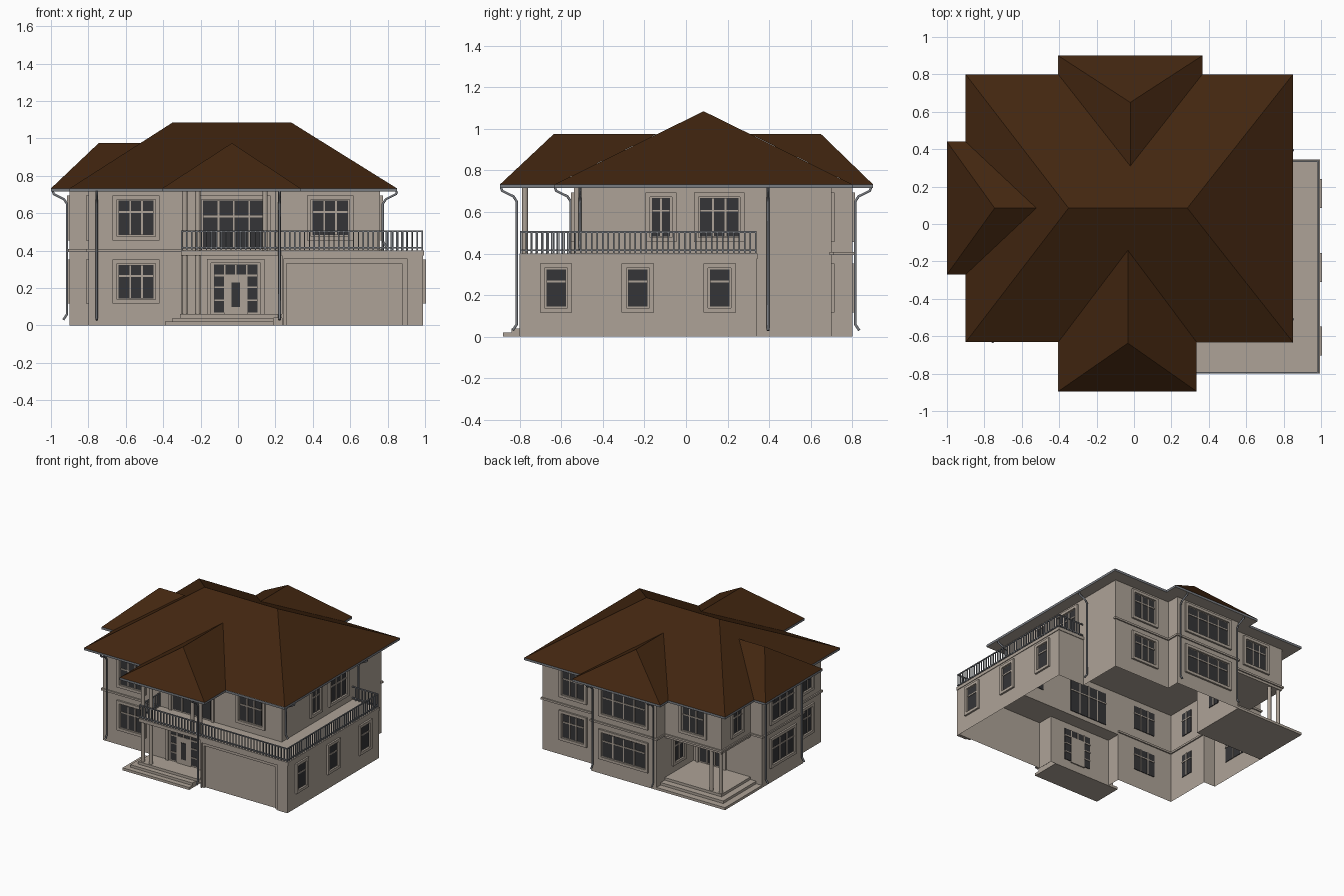
import bpy, bmesh, math
from mathutils import Matrix, Vector

if "Cube" in bpy.data.objects:
    bpy.data.objects.remove(bpy.data.objects["Cube"])


def material(name, rgb):
    m = bpy.data.materials.new(name)
    m.diffuse_color = (*rgb, 1)
    m.use_nodes = True
    m.node_tree.nodes["Principled BSDF"].inputs["Base Color"].default_value = m.diffuse_color
    return m


WALL = material("warm_stucco", (0.42, 0.365, 0.31))
ROOF = material("brown_roof", (0.054, 0.019, 0.005))
GLASS = material("dark_glass", (0.035, 0.035, 0.038))
METAL = material("grey_metal", (0.19, 0.20, 0.22))


def finish(name, bm, *mats):
    me = bpy.data.meshes.new(name)
    bm.to_mesh(me)
    bm.free()
    for m in mats:
        me.materials.append(m)
    ob = bpy.data.objects.new(name, me)
    bpy.context.collection.objects.link(ob)
    return ob


def box(bm, lo, hi, mx=Matrix()):
    lo, hi = Vector(lo), Vector(hi)
    t = Matrix.Translation((lo + hi) / 2) @ Matrix.Diagonal((*(hi - lo), 1))
    bmesh.ops.create_cube(bm, size=1, matrix=mx @ t)


def prism(name, pts, z0, z1, mat, caps=True):
    """Extruded plan outline (counter-clockwise), with or without caps."""
    bm = bmesh.new()
    lo = [bm.verts.new((x, y, z0)) for x, y in pts]
    hi = [bm.verts.new((x, y, z1)) for x, y in pts]
    for i in range(len(pts)):
        j = (i + 1) % len(pts)
        bm.faces.new((lo[i], lo[j], hi[j], hi[i]))
    if caps:
        bm.faces.new(hi)
        bm.faces.new(lo[::-1])
    return finish(name, bm, mat)


# Walls: open-bottomed shells for both storeys
ground = [(-.8, -.54), (-.305, -.54), (-.305, -.65), (.235, -.65), (.235, -.775), (.99, -.775),
          (.99, .34), (.76, .34), (.76, .7), (.265, .7), (.265, .8), (-.305, .8),
          (-.305, .34), (-.9, .34), (-.9, -.17), (-.8, -.17)]
upper = [(-.8, -.54), (.76, -.54), (.76, .7), (.265, .7), (.265, .8), (-.305, .8),
         (-.305, .7), (-.8, .7), (-.8, .34), (-.9, .34), (-.9, -.17), (-.8, -.17)]
prism("ground_walls", ground, 0, .4, WALL, False)
prism("upper_walls", upper, .4, .72, WALL, False)

# Slabs: balcony over porch and garage, floor over the rear porch
prism("balcony_slab", [(-.305, -.8), (.995, -.8), (.995, .345), (.76, .345), (.76, -.54), (-.305, -.54)],
      .375, .4, WALL)
prism("rear_porch_ceiling", [(-.8, .34), (-.305, .34), (-.305, .7), (-.8, .7)], .375, .4, WALL)

# Garage front with a stepped recess around the door
bm = bmesh.new()
box(bm, (.235, -.8, 0), (.243, -.775, .4))
box(bm, (.905, -.8, 0), (.99, -.775, .4))
box(bm, (.243, -.8, .355), (.905, -.775, .4))
box(bm, (.243, -.79, 0), (.258, -.775, .355))
box(bm, (.878, -.79, 0), (.905, -.775, .355))
box(bm, (.258, -.79, .332), (.878, -.775, .355))
finish("garage_surround", bm, WALL)

# Belt course along the walls at the upper floor line
bm = bmesh.new()
n = len(upper)
for i in range(n):
    a, b = upper[i], upper[(i + 1) % n]
    if i in (0, 1):
        continue
    box(bm, (min(a[0], b[0]) - .01, min(a[1], b[1]) - .01, .393),
        (max(a[0], b[0]) + .01, max(a[1], b[1]) + .01, .408))
box(bm, (-.81, -.55, .393), (-.305, -.53, .408))
finish("belt_course", bm, WALL)

# Eaves: grey gutter edge with a soffit beneath
plan = [(-.9, -.63), (-.405, -.63), (-.405, -.895), (.335, -.895), (.335, -.635), (.85, -.635),
        (.85, .8), (.365, .8), (.365, .9), (-.405, .9), (-.405, .8), (-.9, .8),
        (-.9, .44), (-1, .44), (-1, -.27), (-.9, -.27)]
eaves = prism("eaves", plan, .715, .733, WALL)
eaves.data.materials.append(METAL)
for p in eaves.data.polygons:
    p.material_index = 1 if abs(p.normal.z) < .5 else 0

# Roof: main hip and three wing hips that run into it
EZ, WZ, MZ = .733, .975, 1.085
bm = bmesh.new()
a, b, c, d = [bm.verts.new((x, y, EZ)) for x, y in ((-.9, -.632), (.85, -.632), (.85, .8), (-.9, .8))]
p, q = bm.verts.new((-.35, .085, MZ)), bm.verts.new((.285, .085, MZ))
for f in ((a, b, q, p), (b, c, q), (c, d, p, q), (d, a, p)):
    bm.faces.new(f)
finish("main_roof", bm, ROOF)


def wing(name, corners, ridge):
    bm = bmesh.new()
    a, b, c, d = [bm.verts.new((*v, EZ)) for v in corners]
    p, q = [bm.verts.new((*v, WZ)) for v in ridge]
    for f in ((a, b, p), (b, c, q, p), (d, a, p, q)):
        bm.faces.new(f)
    finish(name, bm, ROOF)


wing("front_roof", [(-.405, -.895), (.335, -.895), (.335, -.632), (-.405, -.632)],
     [(-.033, -.637), (-.033, -.14)])
wing("rear_roof", [(.365, .9), (-.405, .9), (-.405, .8), (.365, .8)], [(-.02, .65), (-.02, .31)])
wing("left_roof", [(-1, .44), (-1, -.27), (-.9, -.27), (-.9, .44)], [(-.745, .085), (-.515, .085)])

# Windows and doors
ANGLE = {"F": 0, "R": 90, "B": 180, "L": -90}
frames, panes = bmesh.new(), bmesh.new()


def place(side, wall, u):
    x, y = (u, wall) if side in "FB" else (wall, u)
    return Matrix.Translation((x, y, 0)) @ Matrix.Rotation(math.radians(ANGLE[side]), 4, "Z")


def window(side, wall, u, w, z0, z1, cols=3, transom=True, sill=True):
    mx, h, e = place(side, wall, u), w / 2, .022
    box(frames, (-h, -.014, z0), (-h + e, 0, z1), mx)
    box(frames, (h - e, -.014, z0), (h, 0, z1), mx)
    box(frames, (-h, -.014, z1 - e), (h, 0, z1), mx)
    if sill:
        box(frames, (-h, -.014, z0), (h, 0, z0 + e), mx)
    g, a, b = h - .031, z0 + (.028 if sill else .01), z1 - .028
    box(panes, (-g, -.004, a), (g, .005, b), mx)
    for i in range(1, cols):
        x = -g + 2 * g * i / cols
        box(frames, (x - .0045, -.009, a), (x + .0045, .009, b), mx)
    if transom:
        z = a + (b - a) * .67
        box(frames, (-g, -.009, z - .0045), (g, .009, z + .0045), mx)


LOW, HIGH = (.117, .352), (.455, .695)
for z in (LOW, HIGH):
    window("F", -.54, -.545, .25, *z)
    window("B", .7, .49, .24, *z)
    window("B", .8, -.02, .43, *z, 4)
    window("L", -.9, .085, .32, *z)
    window("L", -.8, -.36, .16, *z, 2)
window("F", -.54, .493, .25, *HIGH)
window("B", .7, -.555, .24, *HIGH)
window("L", -.8, .51, .16, *HIGH, 2)
window("R", .76, -.12, .15, *HIGH, 2)
window("R", .76, .16, .245, *HIGH)
for y in (-.625, -.232, .162):
    window("R", .99, y, .155, *LOW, 1)
window("F", -.54, -.022, .39, .4, .695, 4, True, False)      # balcony door
window("B", .34, -.46, .26, .06, .352, 3, True, False)       # rear porch door
window("L", -.305, .53, .16, *LOW, 2)

# Front door: side lights, transom and a leaf with a narrow pane
mx = place("F", -.65, -.012)
for lo, hi in (((-.155, .06), (-.133, .355)), ((.133, .06), (.155, .355)), ((-.133, .333), (.133, .355))):
    box(frames, (lo[0], -.014, lo[1]), (hi[0], 0, hi[1]), mx)
box(panes, (-.117, -.004, .07), (.117, .005, .325), mx)
box(frames, (-.062, -.009, .06), (.062, .009, .265), mx)
box(frames, (-.117, -.009, .262), (.117, .009, .272), mx)
for x in (-.06, 0, .06):
    box(frames, (x - .004, -.009, .27), (x + .004, .009, .325), mx)
for z in (.13, .2):
    box(frames, (-.117, -.009, z), (.117, .009, z + .008), mx)
box(panes, (-.022, -.013, .1), (.022, -.0085, .23), mx)
finish("window_and_door_frames", frames, WALL)
finish("window_glass", panes, GLASS)

# Steps at the front and rear porches
bm = bmesh.new()
for i, o in enumerate((.085, .045, .005)):
    box(bm, (-.305 - o, -.795 - o, .02 * i), (.19 if i < 2 else .235, -.65, .02 * i + .02))
finish("front_steps", bm, WALL)
bm = bmesh.new()
for i, o in enumerate((.1, .05, 0)):
    box(bm, (-.8 - o, .34, .02 * i), (-.305, .7 + o, .02 * i + .02))
finish("rear_steps", bm, WALL)

# Porch columns in pairs
bm = bmesh.new()
for x, y, z0, z1 in ((-.285, -.775, .06, .376), (-.215, -.775, .06, .376),
                     (-.285, -.775, .4, .716), (-.215, -.775, .4, .716),
                     (.145, -.775, .4, .716), (.215, -.775, .4, .716),
                     (-.78, .68, .06, .376), (-.7, .68, .06, .376)):
    bmesh.ops.create_cone(bm, cap_ends=True, segments=12, radius1=.014, radius2=.014, depth=z1 - z0,
                          matrix=Matrix.Translation((x, y, (z0 + z1) / 2)))
finish("porch_columns", bm, WALL)

# Balcony railing
bm = bmesh.new()
path = [(-.3, -.545), (-.3, -.795), (.985, -.795), (.985, .335), (.765, .335)]
for (x0, y0), (x1, y1) in zip(path, path[1:]):
    for z in (.412, .5):
        box(bm, (min(x0, x1) - .004, min(y0, y1) - .004, z), (max(x0, x1) + .004, max(y0, y1) + .004, z + .008))
    k = round(math.hypot(x1 - x0, y1 - y0) / .026)
    for i in range(k):
        x, y = x0 + (x1 - x0) * i / k, y0 + (y1 - y0) * i / k
        box(bm, (x - .0035, y - .0035, .4), (x + .0035, y + .0035, .502))
finish("balcony_railing", bm, METAL)

# Downpipes from the gutters to the ground
cu = bpy.data.curves.new("downpipes", "CURVE")
cu.dimensions, cu.bevel_depth, cu.bevel_resolution = "3D", .007, 1
cu.use_fill_caps = True
for side, wall, u, end in (("F", -.54, -.755, .03), ("F", -.8, .222, .03), ("L", -.9, -.14, .03),
                           ("L", -.9, .31, .03), ("R", .76, -.51, .42), ("R", .76, .395, .03),
                           ("B", .8, -.285, .03), ("B", .8, .245, .03)):
    mx = place(side, wall, u)
    s = cu.splines.new("POLY")
    pts = [(-.09, .718), (-.085, .702), (-.03, .675), (-.014, .65), (-.014, end + .03), (-.034, end)]
    s.points.add(len(pts) - 1)
    for pt, (y, z) in zip(s.points, pts):
        pt.co = (*(mx @ Vector((0, y, z))), 1)
cu.materials.append(METAL)
bpy.context.collection.objects.link(bpy.data.objects.new("downpipes", cu))
